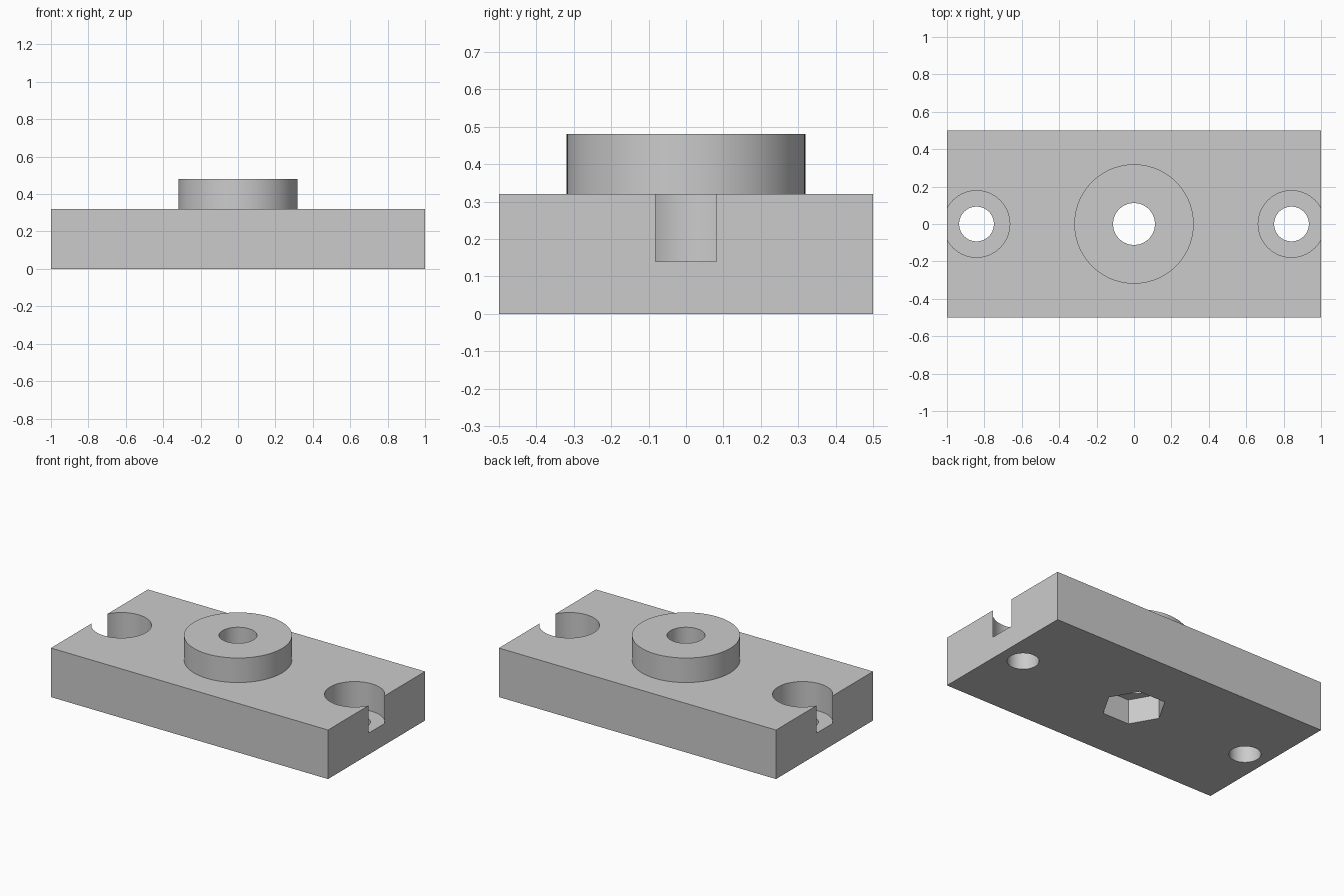
import bpy
import math

default = bpy.data.objects.get("Cube")
if default:
    bpy.data.objects.remove(default, do_unlink=True)

# Single plain grey
grey = bpy.data.materials.new("plain grey")
grey.use_nodes = True
colour = (0.6, 0.6, 0.6, 1)
grey.diffuse_color = colour
grey.node_tree.nodes["Principled BSDF"].inputs["Base Color"].default_value = colour


def cylinder(name, radius, bottom, top, x=0, sides=64):
    """Upright prism between two heights, with a corner on the x axis."""
    bpy.ops.mesh.primitive_cylinder_add(
        vertices=sides, radius=radius, depth=top - bottom,
        location=(x, 0, (bottom + top) / 2),
        rotation=(0, 0, math.pi / 2))
    obj = bpy.context.object
    obj.name = name
    obj.data.materials.append(grey)
    return obj


def combine(target, tool, operation):
    """Apply a boolean and discard the tool object."""
    tool.hide_render = True
    mod = target.modifiers.new(tool.name, 'BOOLEAN')
    mod.operation = operation
    mod.solver = 'EXACT'
    mod.object = tool
    bpy.context.view_layer.objects.active = target
    bpy.ops.object.modifier_apply(modifier=mod.name)
    bpy.data.objects.remove(tool, do_unlink=True)


# Rectangular base plate
PLATE_TOP = 0.32
bpy.ops.mesh.primitive_cube_add(size=1, location=(0, 0, PLATE_TOP / 2))
plate = bpy.context.object
plate.name = "mounting_plate"
plate.scale = (2, 1, PLATE_TOP)
bpy.ops.object.transform_apply(location=True, scale=True)
plate.data.materials.append(grey)

# Raised round boss
combine(plate, cylinder("boss", 0.319, 0.25, 0.48, sides=96), 'UNION')

# Centre bore with a hexagonal nut pocket underneath
combine(plate, cylinder("centre_bore", 0.112, 0.1, 0.6), 'DIFFERENCE')
combine(plate, cylinder("nut_pocket", 0.19, -0.1, 0.16, sides=6), 'DIFFERENCE')

# Counterbored screw holes, open at the plate ends
for side in (-1, 1):
    x = side * 0.842
    combine(plate, cylinder("screw_recess", 0.178, 0.14, 0.4, x), 'DIFFERENCE')
    combine(plate, cylinder("screw_hole", 0.093, -0.1, 0.2, x), 'DIFFERENCE')

# Smooth round walls, crisp edges
bpy.ops.object.select_all(action='DESELECT')
plate.select_set(True)
bpy.context.view_layer.objects.active = plate
bpy.ops.object.shade_smooth_by_angle(angle=math.radians(30))
